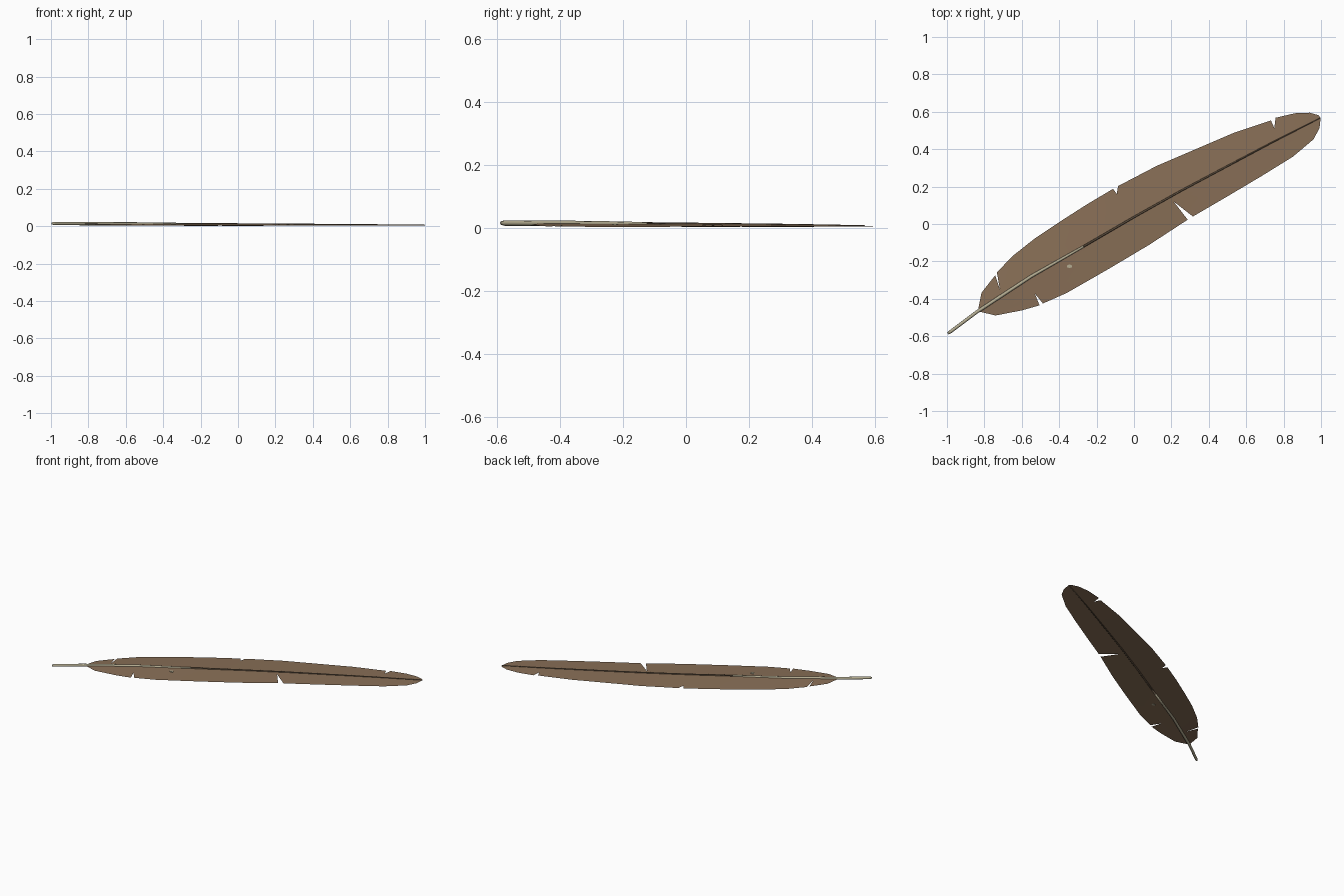
import bpy, bmesh, math
from mathutils import Vector

if "Cube" in bpy.data.objects:
    bpy.data.objects.remove(bpy.data.objects["Cube"])


def material(name, rgb):
    m = bpy.data.materials.new(name)
    m.diffuse_color = (*rgb, 1)
    m.use_nodes = True
    m.node_tree.nodes["Principled BSDF"].inputs["Base Color"].default_value = m.diffuse_color
    return m


brown = material("feather brown", (0.25, 0.16, 0.095))
dark = material("dark rachis brown", (0.115, 0.08, 0.05))
tan = material("quill tan", (0.46, 0.42, 0.29))

# Centre line of the shaft: x, y
PATH = [(-1.0, -0.59), (-0.84, -0.47), (-0.55, -0.28), (-0.27, -0.12),
        (0.0, 0.037), (0.25, 0.177), (0.5, 0.31), (0.75, 0.442), (0.998, 0.568)]


def shaft_z(x):
    return 0.0105 - 0.0045 * x


def centre_y(x):
    for (x0, y0), (x1, y1) in zip(PATH, PATH[1:]):
        if x <= x1:
            break
    return y0 + (y1 - y0) * (x - x0) / (x1 - x0)


def vane_z(x, y):
    # the vane droops gently away from the shaft
    d = abs(y - centre_y(x)) / 0.25
    z = shaft_z(x)
    return z - (z - 0.001) * min(d, 1)


def finish(bm, name, mat, smooth=True):
    me = bpy.data.meshes.new(name)
    bm.to_mesh(me)
    bm.free()
    me.materials.append(mat)
    for p in me.polygons:
        p.use_smooth = smooth
    ob = bpy.data.objects.new(name, me)
    bpy.context.collection.objects.link(ob)
    return ob


def tube(name, xs, radii, mat, sides=8):
    bm = bmesh.new()
    rings = []
    for x, r in zip(xs, radii):
        c = Vector((x, centre_y(x), shaft_z(x)))
        e = 0.02
        t = Vector((2 * e, centre_y(x + e) - centre_y(x - e), 0)).normalized()
        n = Vector((-t.y, t.x, 0))
        rings.append([bm.verts.new(c + n * r * math.cos(a) + Vector((0, 0, r * math.sin(a))))
                      for a in (2 * math.pi * i / sides for i in range(sides))])
    for a, b in zip(rings, rings[1:]):
        for i in range(sides):
            j = (i + 1) % sides
            bm.faces.new((a[i], a[j], b[j], b[i]))
    bm.faces.new(rings[0])
    bm.faces.new(rings[-1])
    bmesh.ops.recalc_face_normals(bm, faces=bm.faces)
    return finish(bm, name, mat)


def vane(name, edge):
    # outline with split notches, closed along the shaft
    mid = [p for p in PATH if p[0] > -0.83][::-1]
    pts = [(-0.835, centre_y(-0.835))] + edge + mid
    bm = bmesh.new()
    f = bm.faces.new([bm.verts.new((x, y, 0)) for x, y in pts])
    f.normal_update()
    if f.normal.z < 0:
        f.normal_flip()
    f.normal_update()
    bmesh.ops.triangulate(bm, faces=[f], ngon_method='EAR_CLIP')
    # extra rows let the surface bend
    bmesh.ops.subdivide_edges(bm, edges=bm.edges[:], cuts=2, use_grid_fill=True)
    for v in bm.verts:
        v.co.z = vane_z(v.co.x, v.co.y)
    return finish(bm, name, brown)


# Vane halves
vane("upper_vane", [
    (-0.815, -0.367), (-0.742, -0.274), (-0.716, -0.354), (-0.733, -0.259),
    (-0.65, -0.172), (-0.53, -0.077), (-0.4, 0.01), (-0.25, 0.106),
    (-0.112, 0.188), (-0.092, 0.161), (-0.085, 0.203), (0.12, 0.31),
    (0.33, 0.4), (0.53, 0.486), (0.732, 0.554), (0.75, 0.513),
    (0.757, 0.568), (0.86, 0.592), (0.94, 0.595), (0.985, 0.582)])
vane("lower_vane", [
    (-0.74, -0.489), (-0.6, -0.462), (-0.505, -0.435), (-0.53, -0.372),
    (-0.487, -0.425), (-0.36, -0.369), (-0.13, -0.237), (0.08, -0.112),
    (0.287, 0.023), (0.212, 0.12), (0.315, 0.04), (0.5, 0.148),
    (0.68, 0.255), (0.85, 0.36), (0.96, 0.453), (0.992, 0.513)])

# Shaft: pale quill, then dark thin rachis
tube("quill", [-0.995, -0.98, -0.84, -0.7, -0.55, -0.4, -0.27],
     [0.006, 0.009, 0.009, 0.009, 0.0085, 0.0075, 0.006], tan)
tube("rachis", [-0.27, 0.0, 0.25, 0.5, 0.75, 0.998],
     [0.006, 0.0055, 0.005, 0.0045, 0.0035, 0.002], dark)

# Small pale fleck lying on the vane
bm = bmesh.new()
bmesh.ops.create_circle(bm, cap_ends=True, segments=6, radius=1)
for v in bm.verts:
    v.co = Vector((-0.345 + v.co.x * 0.015, -0.226 + v.co.y * 0.01, 0.0125))
top = bmesh.ops.extrude_face_region(bm, geom=bm.faces[:])
for g in top["geom"]:
    if isinstance(g, bmesh.types.BMVert):
        g.co.z -= 0.004
bmesh.ops.recalc_face_normals(bm, faces=bm.faces)
finish(bm, "pale_fleck", tan, False)
